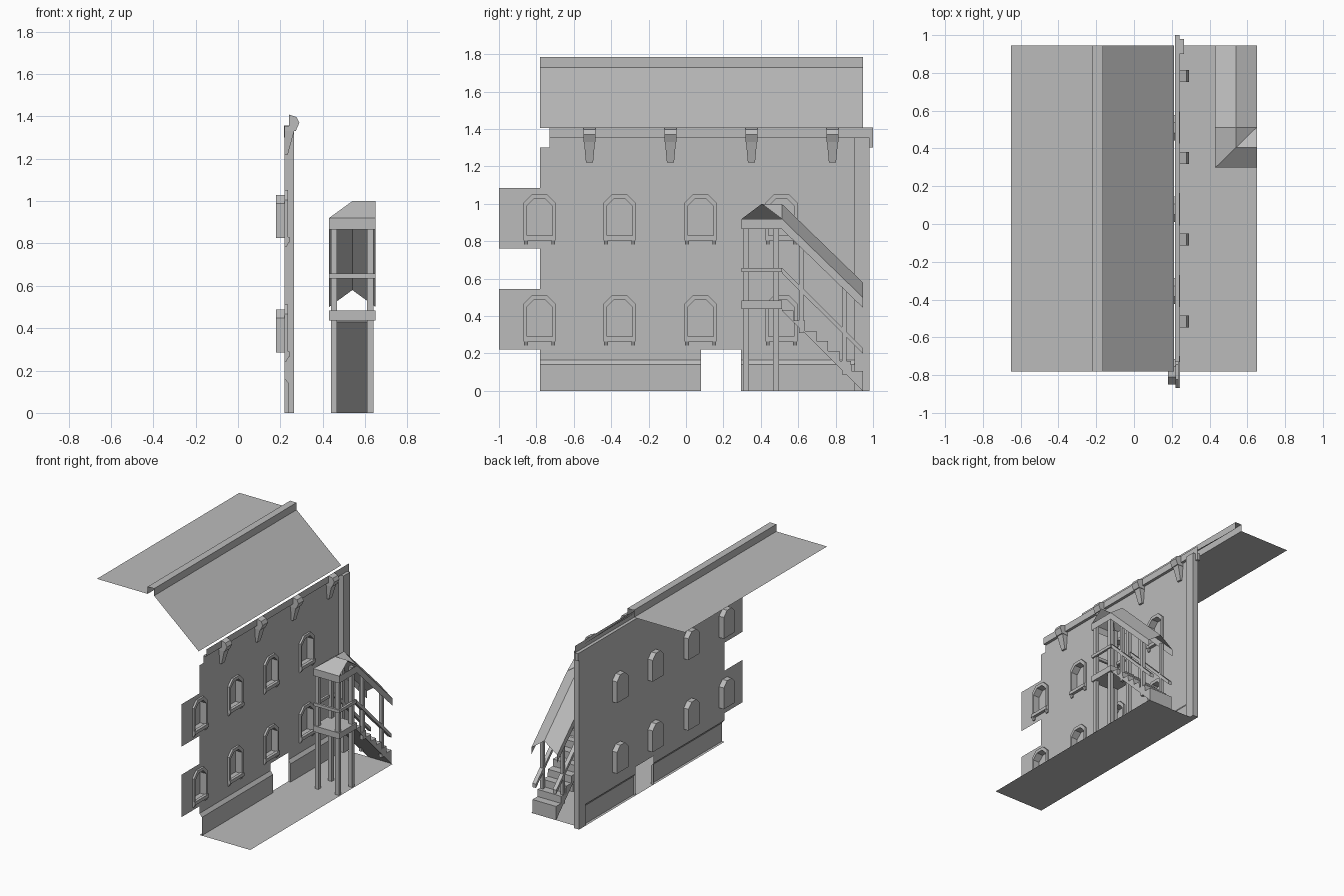
import bpy, bmesh
from mathutils import Vector

if "Cube" in bpy.data.objects:
    bpy.data.objects.remove(bpy.data.objects["Cube"], do_unlink=True)

grey = bpy.data.materials.new("plain grey")
grey.use_nodes = True
colour = (0.5, 0.5, 0.5, 1)
grey.diffuse_color = colour
grey.node_tree.nodes["Principled BSDF"].inputs["Base Color"].default_value = colour

WALL = 0.22
FRONT, BACK = -0.78, 0.945
WINDOWS = [(y, z) for z in (0.0, 0.54) for y in (-0.783, -0.355, 0.078, 0.51)]


def finish(name, bm):
    mesh = bpy.data.meshes.new(name)
    bm.to_mesh(mesh)
    bm.free()
    mesh.materials.append(grey)
    obj = bpy.data.objects.new(name, mesh)
    bpy.context.collection.objects.link(obj)
    return obj


def loft(bm, rings, start=True, end=True):
    """Join closed rings of points, optionally capping both ends."""
    loops = [[bm.verts.new(p) for p in ring] for ring in rings]
    made = []
    n = len(loops[0])
    for a, b in zip(loops, loops[1:]):
        for i in range(n):
            j = (i + 1) % n
            made.append(bm.faces.new((a[i], a[j], b[j], b[i])))
    if start:
        made.append(bm.faces.new(loops[0][::-1]))
    if end:
        made.append(bm.faces.new(loops[-1]))
    bmesh.ops.recalc_face_normals(bm, faces=made)


def prism(bm, yz, x0, x1):
    loft(bm, [[(x, y, z) for y, z in yz] for x in (x0, x1)])


def box(bm, x0, x1, y0, y1, z0, z1):
    prism(bm, [(y0, z0), (y1, z0), (y1, z1), (y0, z1)], x0, x1)


def sweep(bm, xz, y0, y1):
    """Thin sheet following an open profile along y."""
    for a, b in zip(xz, xz[1:]):
        pts = [(a[0], y0, a[1]), (b[0], y0, b[1]), (b[0], y1, b[1]), (a[0], y1, a[1])]
        bm.faces.new([bm.verts.new(p) for p in pts])


def arch(y, z, half, bottom, top, cut):
    """Window outline with chamfered top corners."""
    return [(y - half, z + bottom), (y + half, z + bottom), (y + half, z + top - cut),
            (y + half - cut, z + top), (y - half + cut, z + top), (y - half, z + top - cut)]


# Main wall sheet with doorway and window openings
bm = bmesh.new()
outline = [(FRONT, 0.165), (0.08, 0.165), (0.08, 0.22), (0.295, 0.22), (0.295, 0.165),
           (0.98, 0.165), (0.98, 1.355), (-0.73, 1.355), (-0.73, 1.3), (FRONT, 1.3),
           (FRONT, 1.085), (-1, 1.085), (-1, 0.76), (FRONT, 0.76),
           (FRONT, 0.545), (-1, 0.545), (-1, 0.22), (FRONT, 0.22)]
edges = []
for loop in [outline] + [arch(y, z, 0.068, 0.285, 0.488, 0.04) for y, z in WINDOWS]:
    vs = [bm.verts.new((WALL, y, z)) for y, z in loop]
    edges += [bm.edges.new((a, b)) for a, b in zip(vs, vs[1:] + vs[:1])]
bmesh.ops.triangle_fill(bm, edges=edges, use_beauty=True, normal=Vector((1, 0, 0)))
bmesh.ops.dissolve_limit(bm, angle_limit=0.01, verts=bm.verts, edges=bm.edges)
for f in bm.faces:
    f.normal_update()
    if f.normal.x < 0:
        f.normal_flip()
finish("wall", bm)

# Projecting plinth on both sides of the doorway
bm = bmesh.new()
for y0, y1 in ((FRONT, 0.08), (0.295, 0.98)):
    sweep(bm, [(0.24, 0), (0.24, 0.14), (WALL, 0.165)], y0, y1)
for y in (0.08, 0.295):
    bm.faces.new([bm.verts.new((x, y, z)) for x, z in
                  ((WALL, 0), (0.24, 0), (0.24, 0.14), (WALL, 0.165))])
finish("plinth", bm)

# Windows: raised surround, deep niche and sill on two feet
frames, sills = bmesh.new(), bmesh.new()
for y, z in WINDOWS:
    outer = arch(y, z, 0.085, 0.265, 0.512, 0.046)
    inner = arch(y, z, 0.068, 0.285, 0.488, 0.04)
    rings = [(WALL, outer), (0.235, outer), (0.235, inner), (0.18, inner)]
    loft(frames, [[(x, a, b) for a, b in ring] for x, ring in rings], start=False)
    box(sills, WALL, 0.243, y - 0.085, y + 0.085, z + 0.265, z + 0.29)
    for s in (-1, 1):
        c = y + s * 0.073
        loft(sills, [[(WALL, c - 0.01, h), (d, c - 0.01, h), (d, c + 0.01, h), (WALL, c + 0.01, h)]
                     for h, d in ((z + 0.243, 0.228), (z + 0.265, 0.24))])
finish("window_surrounds", frames)
finish("window_sills", sills)

# Corner pilaster
bm = bmesh.new()
box(bm, WALL, 0.265, 0.9, 0.98, 0, 1.355)
finish("corner_pilaster", bm)

# Eave ledge and its end return
bm = bmesh.new()
sweep(bm, [(0.217, 1.355), (0.242, 1.355), (0.242, 1.408)], -0.73, 1)
box(bm, 0.217, 0.242, 0.98, 1, 1.3, 1.356)
finish("eave_ledge", bm)

# Corbels under the eave
bm = bmesh.new()
block = [(WALL, 1.33), (0.272, 1.33), (0.29, 1.37), (0.277, 1.397), (0.242, 1.408), (0.242, 1.355),
         (WALL, 1.355)]
for y in (-0.516, -0.083, 0.35, 0.783):
    loft(bm, [[(x, y + s * 0.032, z) for x, z in block] for s in (-1, 1)])
    loft(bm, [[(WALL, y - w, z), (d, y - w, z), (d, y + w, z), (WALL, y + w, z)]
              for z, d, w in ((1.22, 0.235, 0.019), (1.33, 0.265, 0.029))])
finish("corbels", bm)

# Roof slope, raised ridge kerb and flat top
bm = bmesh.new()
sweep(bm, [(0.213, 1.405), (-0.165, 1.73), (-0.165, 1.785), (-0.22, 1.785),
           (-0.22, 1.73), (-0.65, 1.73)][::-1], FRONT, BACK)
for f in bm.faces:
    f.normal_update()
bmesh.ops.reverse_faces(bm, faces=[f for f in bm.faces if f.normal.z < -0.1])
finish("main_roof", bm)

# Ground sheet
bm = bmesh.new()
sweep(bm, [(0.65, 0), (WALL, 0)][::-1], FRONT, BACK)
finish("ground_sheet", bm)

# Porch posts, landing and rails
X0, X1, Y0, Y1 = 0.43, 0.65, 0.298, 0.512
SIDES = ((0.438, 0.468), (0.61, 0.64))
bm = bmesh.new()
for x0, x1 in SIDES:
    for y0, y1 in ((0.306, 0.336), (0.466, 0.496)):
        box(bm, x0, x1, y0, y1, 0, 0.92)
finish("porch_posts", bm)
bm = bmesh.new()
box(bm, X0, X1, Y0, Y1, 0.437, 0.483)
finish("porch_landing", bm)
bm = bmesh.new()
box(bm, X0, X1, Y0, Y0 + 0.018, 0.635, 0.658)
for x in (X0, X1 - 0.018):
    box(bm, x, x + 0.018, Y0, Y1, 0.635, 0.658)
finish("porch_rails", bm)

# Staircase
STEPS = 7
run, rise = (BACK - Y1) / STEPS, 0.054
profile = [(BACK, 0), (Y1, 0.437), (Y1, 0.483)]
for i in range(STEPS):
    z = 0.483 - rise * (i + 1)
    profile += [(Y1 + run * i + 0.001, z), (Y1 + run * (i + 1), z)]
bm = bmesh.new()
prism(bm, profile, 0.44, 0.64)
finish("staircase", bm)

# Sloping handrails and stair posts
rails, posts = bmesh.new(), bmesh.new()
for x0, x1 in SIDES:
    prism(rails, [(Y1, 0.66), (Y1, 0.63), (BACK, 0.2), (BACK, 0.23)], x0, x1)
    for y in (0.615, 0.845):
        top = 0.91 - (y - Y1) * 0.97
        box(posts, x0 + 0.003, x1 - 0.003, y - 0.012, y + 0.012, top - 0.5, top)
finish("stair_handrails", rails)
finish("stair_posts", posts)

# Porch roof: hip towards the wall, open gable outside, and a sloping run over the stairs
XM, YM, EAVE, RIDGE, DROP = 0.54, 0.405, 0.92, 1.0, 0.42
P = {"a": (X0, Y0, EAVE), "b": (X1, Y0, EAVE), "r": (X1, YM, RIDGE), "p": (XM, YM, RIDGE),
     "q": (X1, Y1, EAVE), "s": (X0, Y1, EAVE), "t": (XM, Y1, RIDGE)}
for key in "qst":
    x, y, z = P[key]
    P[key.upper()] = (x, BACK, z - DROP)
bm = bmesh.new()
V = {key: bm.verts.new(p) for key, p in P.items()}
for face in ("abrp", "apts", "prq", "pqt", "stTS", "tqQT"):
    f = bm.faces.new([V[k] for k in face])
    f.normal_update()
    if f.normal.z < 0:
        f.normal_flip()
for a, b in ("ab", "bq", "qQ", "Ss", "sa"):
    low = [bm.verts.new(V[k].co - Vector((0, 0, 0.055))) for k in (a, b)]
    bm.faces.new((low[0], low[1], V[b], V[a]))
finish("porch_roof", bm)
